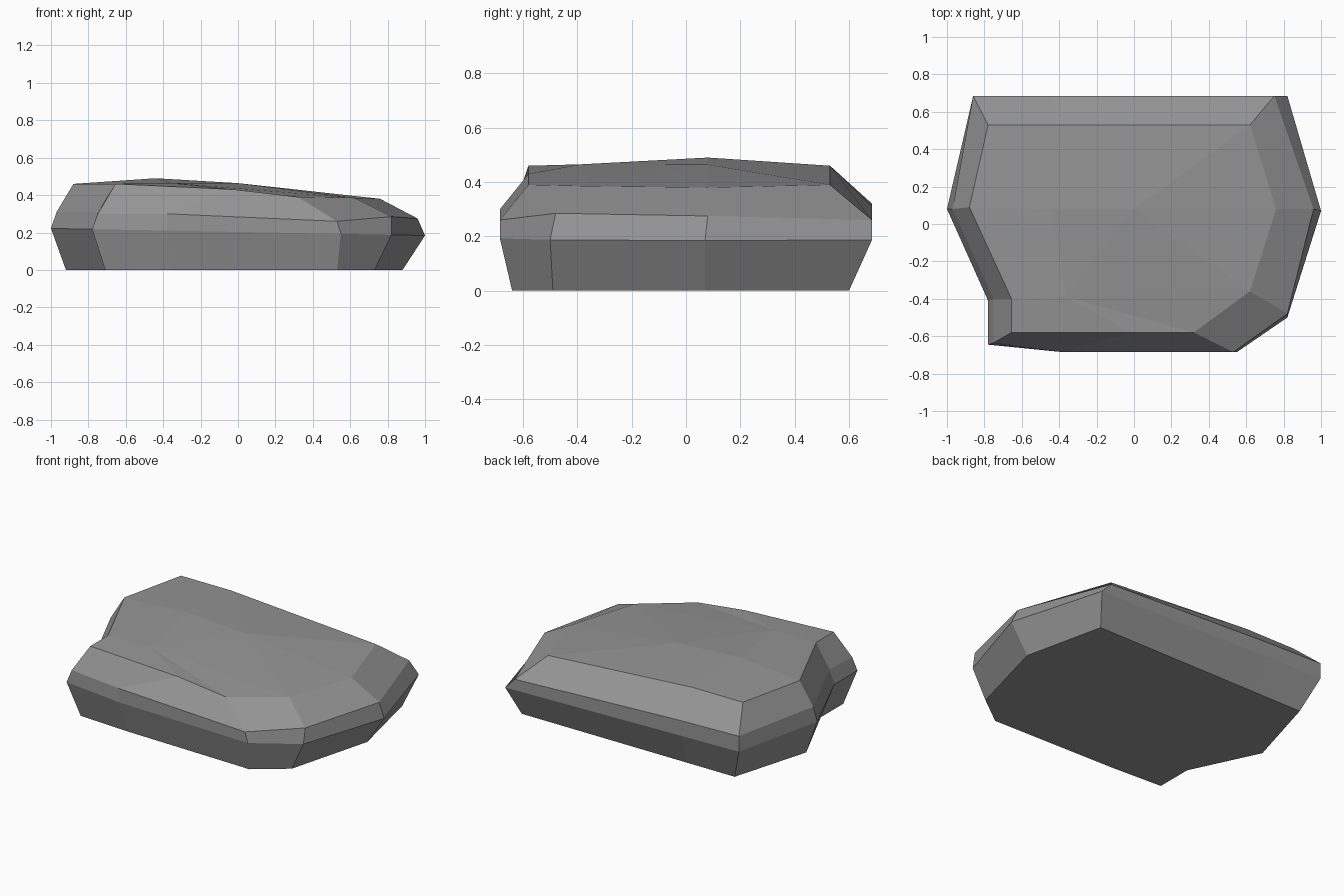
import bpy
import bmesh

# Remove the default object only
default = bpy.data.objects.get("Cube")
if default:
    bpy.data.objects.remove(default, do_unlink=True)


def make_material(name, rgb):
    """One flat, matte colour."""
    material = bpy.data.materials.new(name)
    material.use_nodes = True
    colour = (*rgb, 1.0)
    material.diffuse_color = colour
    shader = next(n for n in material.node_tree.nodes if n.type == "BSDF_PRINCIPLED")
    shader.inputs["Base Color"].default_value = colour
    shader.inputs["Roughness"].default_value = 0.9
    return material


def add_ring(bm, points):
    """Add a closed cross-section as loose vertices."""
    return [bm.verts.new(point) for point in points]


def bridge(bm, lower, upper):
    """Join two matching cross-sections with a band of facets."""
    count = len(lower)
    for i in range(count):
        j = (i + 1) % count
        bm.faces.new((lower[i], lower[j], upper[j], upper[i]))


def tilted(outline, height, slope):
    """Raise a flat outline onto a plane sloping along x."""
    return [(x, y, height - slope * x) for x, y in outline]


# Outlines run counterclockwise, starting at the front corner beside the notch
foot = [(-.71, -.6), (-.35, -.62), (.53, -.64), (.73, -.49), (.88, .07),
        (.76, .6), (-.42, .6), (-.77, .6), (-.92, .08), (-.71, -.36)]
girth = [(-.78, -.645), (-.38, -.685), (.55, -.685), (.82, -.5), (1, .07),
         (.82, .685), (-.45, .685), (-.86, .685), (-1, .08), (-.78, -.41)]
shoulder = [(-.75, -.635, .3), (-.38, -.685, .3), (.53, -.685, .26),
            (.82, -.48, .285), (.96, .08, .275), (.75, .685, .26),
            (-.45, .685, .31), (-.86, .685, .32), (-.97, .08, .31),
            (-.75, -.4, .31)]
crown = [(-.655, -.58, .46), (-.02, -.58, .43), (.32, -.58, .39),
         (.62, -.36, .385), (.76, .08, .38), (.62, .53, .39),
         (-.42, .53, .46), (-.78, .53, .46), (-.88, .09, .46),
         (-.655, -.4, .46)]

# Stone body: stacked cross-sections joined by flat facets
bm = bmesh.new()
rings = [add_ring(bm, points) for points in
         (tilted(foot, 0, 0), tilted(girth, .203, .019), shoulder, crown)]
for lower, upper in zip(rings, rings[1:]):
    bridge(bm, lower, upper)
bm.faces.new(rings[0])

# Gently domed top, faceted around three inner high points
ledge, peak, ridge = add_ring(bm, [(-.36, -.39, .465), (-.44, .08, .49), (0, .08, .464)])
(front_corner, front_mid, front_end, chamfer, side, back_end,
 back_mid, back_corner, far_side, notch) = rings[-1]
for facet in (
    (front_corner, front_mid, ledge, notch),
    (front_mid, front_end, ledge),
    (front_end, chamfer, ledge),
    (chamfer, ridge, ledge),
    (chamfer, side, ridge),
    (side, back_end, ridge),
    (back_end, back_mid, ridge),
    (back_mid, peak, ridge),
    (back_mid, back_corner, far_side, peak),
    (far_side, notch, ledge, peak),
    (ledge, ridge, peak),
):
    bm.faces.new(facet)
bmesh.ops.recalc_face_normals(bm, faces=bm.faces[:])

mesh = bpy.data.meshes.new("flat_rock")
bm.to_mesh(mesh)
bm.free()
mesh.materials.append(make_material("stone grey", (.3, .3, .3)))
rock = bpy.data.objects.new("flat_rock", mesh)
bpy.context.collection.objects.link(rock)
